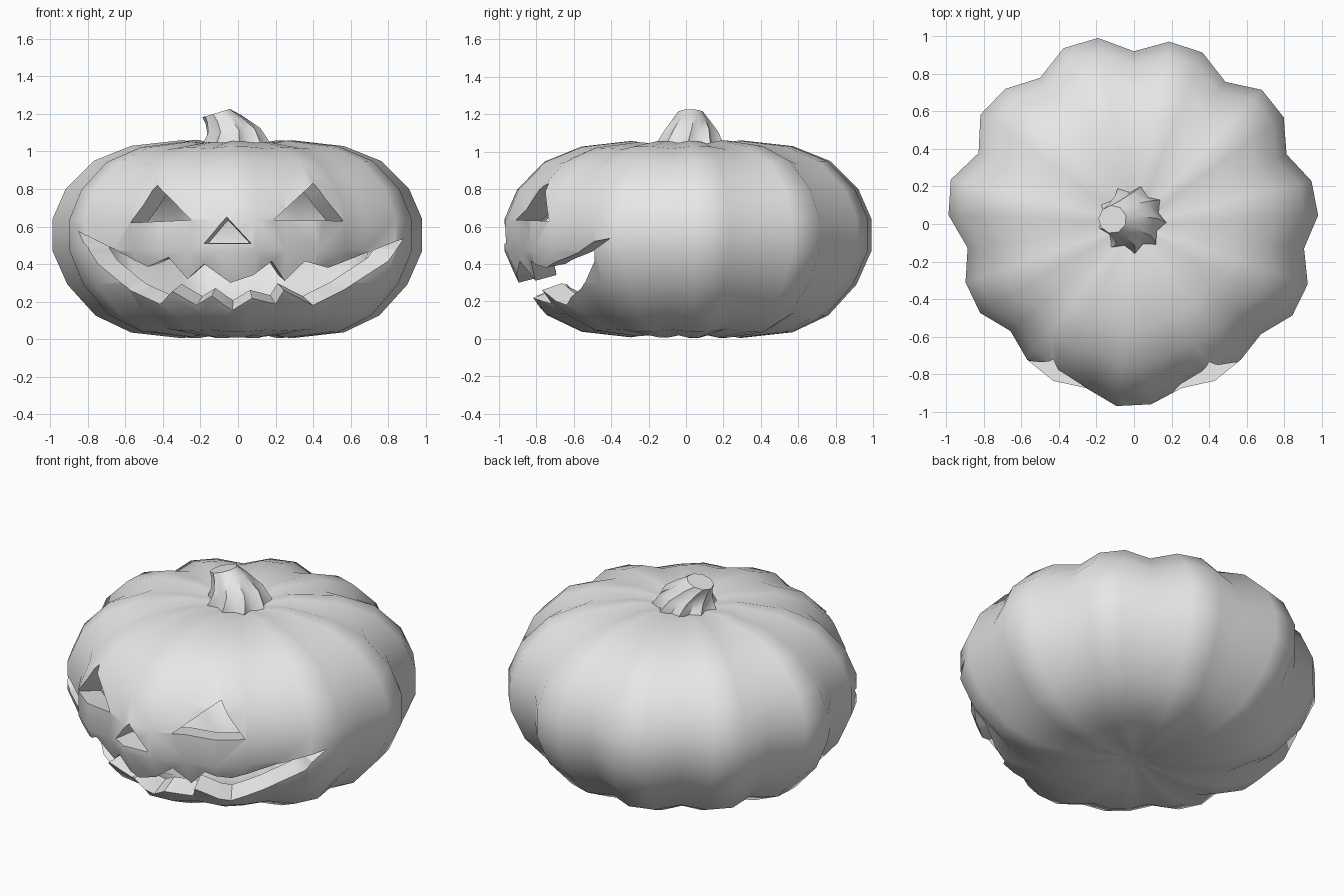
import bpy, bmesh, math
from mathutils import Vector

cube = bpy.data.objects.get("Cube")
if cube:
    bpy.data.objects.remove(cube, do_unlink=True)

grey = bpy.data.materials.new("plain_grey")
grey.use_nodes = True
GREY = (0.8, 0.8, 0.8, 1)
grey.diffuse_color = GREY
grey.node_tree.nodes["Principled BSDF"].inputs["Base Color"].default_value = GREY

CENTRE = Vector((0, 0, 0.53))


def make_object(name, bm):
    mesh = bpy.data.meshes.new(name)
    bm.to_mesh(mesh)
    bm.free()
    mesh.materials.append(grey)
    obj = bpy.data.objects.new(name, mesh)
    bpy.context.collection.objects.link(obj)
    return obj


def loft(bm, rings, bottom, top):
    """Skin a stack of rings and close both ends with a fan."""
    loops = [[bm.verts.new(p) for p in ring] for ring in rings]
    low, high = bm.verts.new(bottom), bm.verts.new(top)
    n = len(loops[0])
    for i in range(n):
        j = (i + 1) % n
        for a, b in zip(loops, loops[1:]):
            bm.faces.new((a[i], a[j], b[j], b[i]))
        bm.faces.new((low, loops[0][j], loops[0][i]))
        bm.faces.new((high, loops[-1][i], loops[-1][j]))


def smooth(obj, degrees):
    bpy.ops.object.select_all(action='DESELECT')
    obj.select_set(True)
    bpy.context.view_layer.objects.active = obj
    bpy.ops.object.shade_smooth_by_angle(angle=math.radians(degrees))


# Body: eleven lobes, three points each, starting at the back valley
RADII = [.93, 1.02, 1.02, .935, 1.005, 1.015, .92, 1.015, 1.0, .905, .96,
         .957, .88, .93, .95, .92, .985, .975, .92, .95, .93, .905,
         .985, .99, .925, .993, .983, .903, .99, .998, .91, .994, 1.0]
PROFILE = [(.1, .04), (.3, .005), (.57, .035), (.76, .125), (.91, .29), (.99, .47),
           (.99, .64), (.92, .8), (.77, .95), (.57, 1.03), (.3, 1.06), (.12, 1.035)]


def body_rings(scale):
    rings = []
    for s, z in PROFILE:
        ring = []
        for i, r in enumerate(RADII):
            a = math.pi / 2 + math.tau * i / len(RADII)
            dip = 1 - 0.35 * max(0, 1 - r) * min(1, s * 3)
            p = Vector((s * r * math.cos(a), s * r * math.sin(a),
                        CENTRE.z + (z - CENTRE.z) * dip))
            ring.append(CENTRE + (p - CENTRE) * scale)
        rings.append(ring)
    return rings


def add_shell(bm, scale):
    ends = [CENTRE + (Vector((0, 0, z)) - CENTRE) * scale for z in (.06, 1.02)]
    loft(bm, body_rings(scale), *ends)


bm = bmesh.new()
add_shell(bm, 0.86)
bmesh.ops.reverse_faces(bm, faces=bm.faces[:])
add_shell(bm, 1)
body = make_object("pumpkin_body", bm)
bpy.context.view_layer.update()


# Face openings: cutters that narrow toward the middle of the body
def height(line, x):
    for (x0, z0), (x1, z1) in zip(line, line[1:]):
        if x <= x1:
            return z0 + (z1 - z0) * (x - x0) / (x1 - x0)
    return line[-1][1]


def face_cutter(name, upper, lower):
    xs = sorted({x for x, z in upper + lower})
    cols = []
    for a, b in zip(xs, xs[1:]):
        steps = max(1, math.ceil((b - a) / 0.07))
        cols += [a + (b - a) * k / steps for k in range(steps)]
    cols.append(xs[-1])
    bm = bmesh.new()
    rows = []
    for x in cols:
        row = []
        for line, scales in ((upper, (1.3, 0.55)), (lower, (0.55, 1.3))):
            hit, point, normal, index = body.ray_cast((x, -3, height(line, x)), (0, 1, 0))
            if not hit:
                point = Vector((x, -0.4, height(line, x)))
            row += [bm.verts.new(CENTRE + (point - CENTRE) * s) for s in scales]
        rows.append(row)
    for a, b in zip(rows, rows[1:]):
        for i in range(4):
            j = (i + 1) % 4
            bm.faces.new((a[i], a[j], b[j], b[i]))
    bm.faces.new(rows[0])
    bm.faces.new(rows[-1])
    bmesh.ops.remove_doubles(bm, verts=bm.verts[:], dist=1e-4)
    bmesh.ops.recalc_face_normals(bm, faces=bm.faces[:])
    obj = make_object(name, bm)
    obj.hide_render = True
    return obj


mouth_top = [(-.85, .575), (-.48, .385), (-.37, .436), (-.27, .32), (-.18, .4), (-.04, .3),
             (.08, .34), (.18, .415), (.25, .31), (.356, .415), (.48, .38), (.885, .537)]
mouth_bottom = [(-.85, .575), (-.745, .4), (-.575, .26), (-.415, .186), (-.35, .255),
                (-.22, .18), (-.14, .23), (-.03, .154), (.075, .218), (.2, .186),
                (.245, .26), (.4, .18), (.57, .266), (.8, .415), (.885, .537)]
cutters = [
    face_cutter("mouth_cutter", mouth_top, mouth_bottom),
    face_cutter("right_eye_cutter", [(-.57, .62), (-.43, .82), (-.25, .635)],
                [(-.57, .62), (-.25, .635)]),
    face_cutter("left_eye_cutter", [(.19, .635), (.4, .83), (.56, .63)],
                [(.19, .635), (.56, .63)]),
    face_cutter("nose_cutter", [(-.18, .51), (-.06, .65), (.07, .51)],
                [(-.18, .51), (.07, .51)]),
]
bpy.context.view_layer.objects.active = body
for cutter in cutters:
    cut = body.modifiers.new(cutter.name, 'BOOLEAN')
    cut.operation = 'DIFFERENCE'
    cut.solver = 'EXACT'
    cut.object = cutter
    bpy.ops.object.modifier_apply(modifier=cut.name)
for cutter in cutters:
    bpy.data.objects.remove(cutter, do_unlink=True)
smooth(body, 50)

# Stem: ridged, twisting and leaning to one side, with a tilted end
RIDGES = 9
stem_rings = []
for k, (cx, z, r, tilt) in enumerate([(-.01, 1.0, .2, 0), (-.01, 1.05, .18, 0),
                                      (-.025, 1.11, .145, .1), (-.075, 1.17, .1, .2),
                                      (-.115, 1.205, .075, .3)]):
    depth = 0.26 - 0.05 * k
    ring = []
    for i in range(RIDGES * 2):
        a = math.tau * i / (RIDGES * 2) + 0.12 * k - 0.2
        rr = r * (1 - depth * (i % 2))
        ring.append((cx + rr * math.cos(a), .025 + rr * math.sin(a),
                     z + tilt * rr * math.cos(a)))
    stem_rings.append(ring)
bm = bmesh.new()
loft(bm, stem_rings, (-.01, .025, 1.0), (-.115, .025, 1.205))
smooth(make_object("stem", bm), 45)
